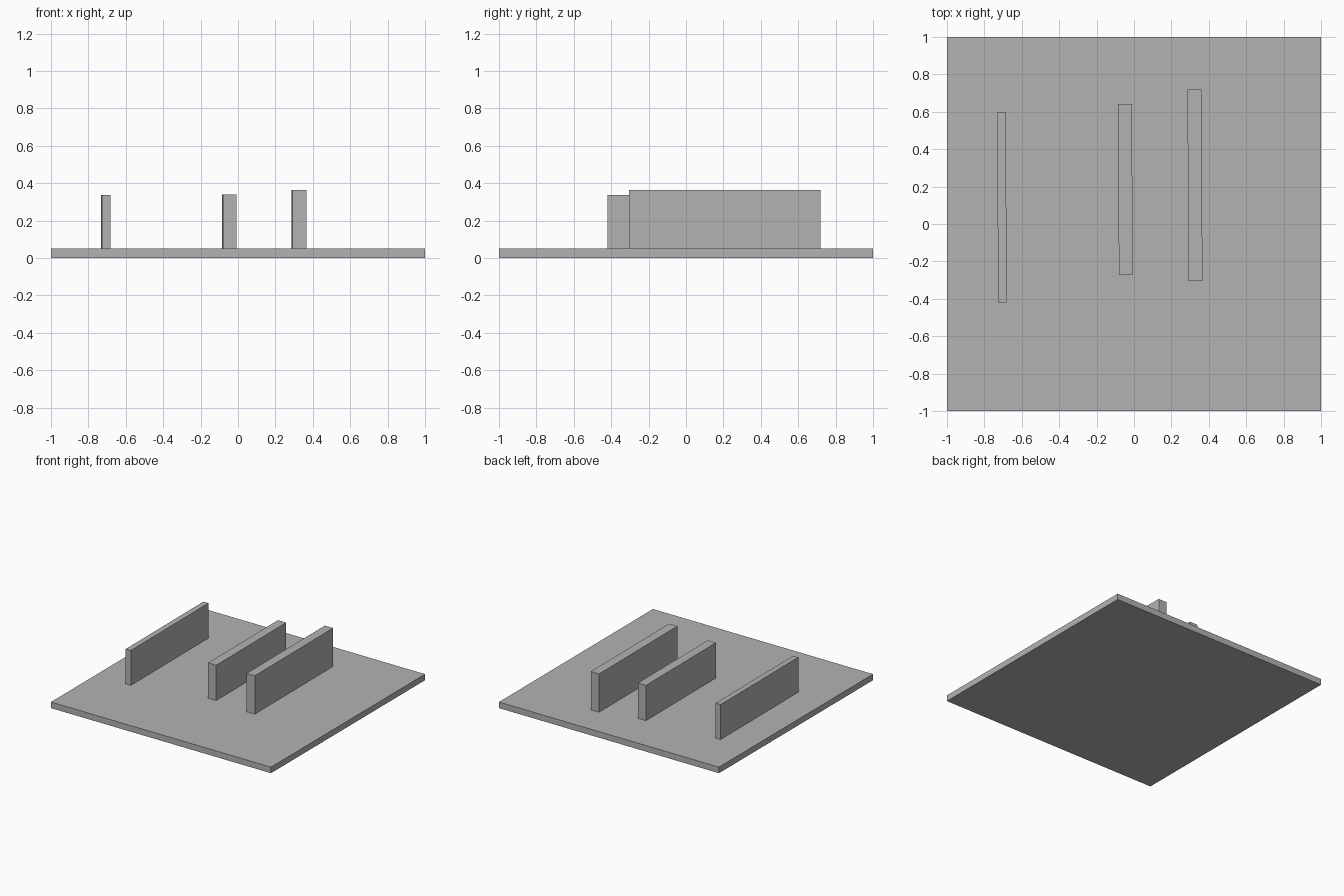
import bpy

cube = bpy.data.objects.get("Cube")
if cube:
    bpy.data.objects.remove(cube, do_unlink=True)

# Plain grey used everywhere
grey = bpy.data.materials.new("plain_grey")
grey.use_nodes = True
colour = (0.45, 0.45, 0.45, 1)
grey.diffuse_color = colour
grey.node_tree.nodes["Principled BSDF"].inputs["Base Color"].default_value = colour


def add_box(name, centre, size, turn=0):
    bpy.ops.mesh.primitive_cube_add(size=1, location=centre, rotation=(0, 0, turn))
    box = bpy.context.object
    box.name = name
    box.scale = size
    bpy.ops.object.transform_apply(location=False, rotation=True, scale=True)
    box.data.materials.append(grey)
    return box


# Square base plate
BASE_TOP = 0.05
add_box("base_plate", (0, 0, BASE_TOP / 2), (2, 2, BASE_TOP))

# Upright walls, each turned very slightly: x, thickness, front y, back y, top z
walls = {
    "right_wall": (-0.706, 0.046, -0.42, 0.595, 0.337),
    "middle_wall": (-0.046, 0.074, -0.273, 0.642, 0.34),
    "left_wall": (0.326, 0.075, -0.305, 0.72, 0.365),
}
for name, (x, thickness, front, back, top) in walls.items():
    add_box(name, (x, (front + back) / 2, (BASE_TOP + top) / 2),
            (thickness, back - front, top - BASE_TOP), turn=0.005)
